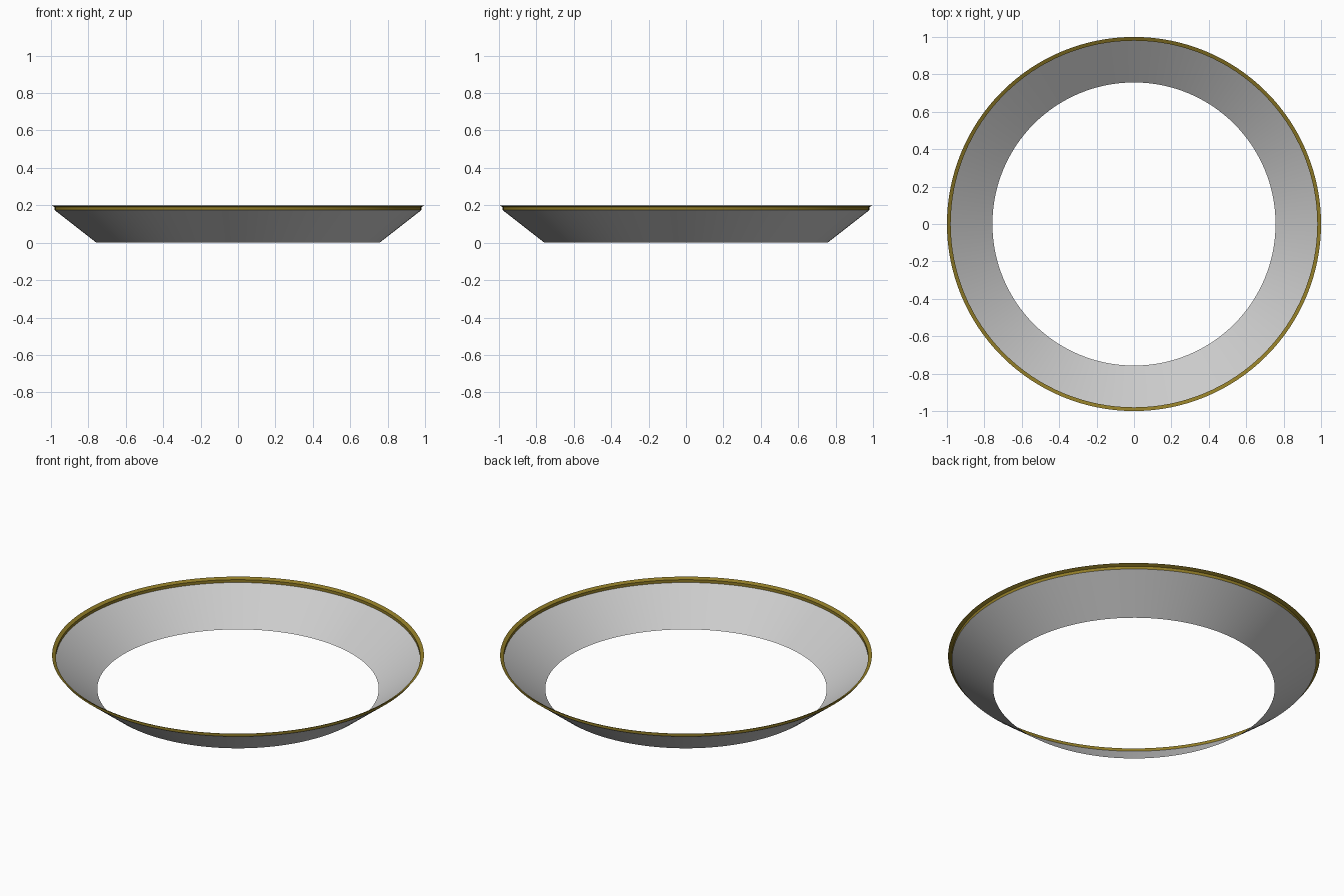
import bpy, bmesh
from math import cos, sin, tau, radians

if "Cube" in bpy.data.objects:
    bpy.data.objects.remove(bpy.data.objects["Cube"])

SEGMENTS = 128


def revolve(name, profile, colour=None):
    """Open sheet turned around z from (radius, height) points."""
    bm = bmesh.new()
    rings = [[bm.verts.new((r * cos(tau * i / SEGMENTS), r * sin(tau * i / SEGMENTS), z))
              for i in range(SEGMENTS)] for r, z in profile]
    for low, high in zip(rings, rings[1:]):
        for i in range(SEGMENTS):
            j = (i + 1) % SEGMENTS
            bm.faces.new((low[i], low[j], high[j], high[i]))
    mesh = bpy.data.meshes.new(name)
    bm.to_mesh(mesh)
    bm.free()
    obj = bpy.data.objects.new(name, mesh)
    bpy.context.collection.objects.link(obj)
    if colour:
        mat = bpy.data.materials.new(name + "_colour")
        mat.diffuse_color = colour
        mat.use_nodes = True
        mat.node_tree.nodes["Principled BSDF"].inputs["Base Color"].default_value = mat.diffuse_color
        mesh.materials.append(mat)
    bpy.ops.object.select_all(action='DESELECT')
    obj.select_set(True)
    bpy.context.view_layer.objects.active = obj
    bpy.ops.object.shade_smooth_by_angle(angle=radians(25))
    return obj


# Sloping wall, open at the bottom
revolve("sloped_wall", [(0.757, 0.0), (0.98, 0.174)])

# Gold rim: short upright band, then a flared lip
revolve("gold_rim", [(0.98, 0.174), (0.98, 0.191), (1.0, 0.2)], (0.28, 0.2, 0.02, 1))
